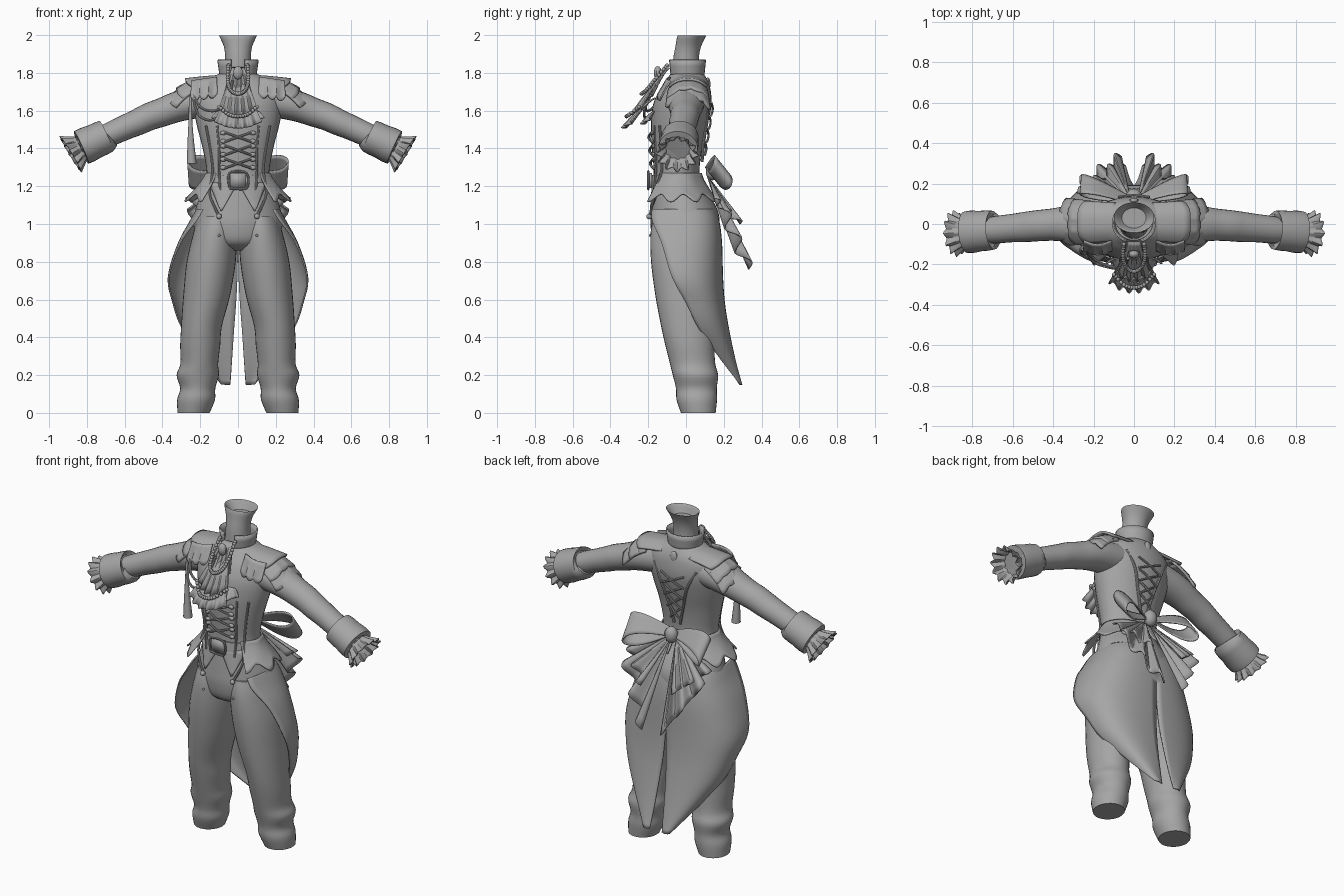
import bpy, bmesh, math
from math import sin, cos, pi
from mathutils import Vector, Matrix

if "Cube" in bpy.data.objects:
    bpy.data.objects.remove(bpy.data.objects["Cube"])

cloth = bpy.data.materials.new("grey_cloth")
cloth.diffuse_color = (0.38, 0.38, 0.38, 1)
cloth.use_nodes = True
cloth.node_tree.nodes["Principled BSDF"].inputs["Base Color"].default_value = cloth.diffuse_color


def interp(rows, t):
    """Catmull-Rom through equal-length tuples, t in 0..1."""
    n = len(rows) - 1
    i = min(int(t * n), n - 1)
    f = t * n - i
    p = [Vector(rows[max(0, min(n, i + k))]) for k in (-1, 0, 1, 2)]
    return 0.5 * (2 * p[1] + (p[2] - p[0]) * f + (2 * p[0] - 5 * p[1] + 4 * p[2] - p[3]) * f * f
                  + (3 * p[1] - p[0] - 3 * p[2] + p[3]) * f ** 3)


def finish(name, bm, mirror=False, thick=0, angle=40):
    bmesh.ops.recalc_face_normals(bm, faces=bm.faces)
    me = bpy.data.meshes.new(name)
    bm.to_mesh(me)
    bm.free()
    me.materials.append(cloth)
    ob = bpy.data.objects.new(name, me)
    bpy.context.collection.objects.link(ob)
    if thick:
        ob.modifiers.new("thickness", 'SOLIDIFY').thickness = thick
    if mirror:
        ob.modifiers.new("mirror", 'MIRROR').use_clip = False
    bpy.context.view_layer.objects.active = ob
    ob.select_set(True)
    bpy.ops.object.shade_smooth_by_angle(angle=math.radians(angle))
    ob.select_set(False)
    return ob


def loft(name, rows, n=32, steps=4, flat=True, mirror=False, caps=True, pleat=0, k=0, thick=0, power=1.0):
    """Rows are x, y, z, sideways radius, depth radius."""
    bm = bmesh.new()
    rings = []
    m = (len(rows) - 1) * steps
    for j in range(m + 1):
        r = interp(rows, j / m)
        c = Vector(r[:3])
        t = Vector((0, 0, 1))
        if not flat:
            t = (Vector(interp(rows, min(1, (j + 1) / m))[:3]) - Vector(interp(rows, max(0, (j - 1) / m))[:3])).normalized()
        u = (Vector((0, 1, 0)) - t * t.y).normalized()
        v = u.cross(t)
        ring = []
        for i in range(n):
            a = 2 * pi * i / n
            w = 1 + pleat * (j / m) * cos(k * a)
            ca, sa = cos(a), sin(a)
            ca, sa = math.copysign(abs(ca) ** power, ca), math.copysign(abs(sa) ** power, sa)
            ring.append(bm.verts.new(c + v * ca * r[3] * w + u * sa * r[4] * w))
        rings.append(ring)
    for a, b in zip(rings, rings[1:]):
        for i in range(n):
            bm.faces.new((a[i], a[(i + 1) % n], b[(i + 1) % n], b[i]))
    if caps:
        bm.faces.new(rings[0])
        bm.faces.new(rings[-1])
    return finish(name, bm, mirror, thick)


def sheet(name, fn, nu, nv, mirror=False, thick=0.008):
    """Grid surface from fn(u, v)."""
    bm = bmesh.new()
    g = [[bm.verts.new(fn(i / nu, j / nv)) for i in range(nu + 1)] for j in range(nv + 1)]
    for j in range(nv):
        for i in range(nu):
            bm.faces.new((g[j][i], g[j][i + 1], g[j + 1][i + 1], g[j + 1][i]))
    return finish(name, bm, mirror, thick)


def cord(name, pts, r=0.007, mirror=False, steps=5):
    loft(name, [(*p, r, r) for p in pts], n=8, steps=steps, flat=False, mirror=mirror)


def beads(name, pts, count, r=0.01, mirror=False, scale=(1, 1, 1)):
    bm = bmesh.new()
    for i in range(count):
        p = interp(pts, i / max(1, count - 1))
        bmesh.ops.create_uvsphere(bm, u_segments=10, v_segments=7, radius=r,
                                  matrix=Matrix.Translation(p) @ Matrix.Diagonal((*scale, 1)))
    finish(name, bm, mirror)


# Neck, with a hollow top
loft("neck", [(0, 0, 1.76, .075, .075), (0, 0, 1.87, .068, .068), (0, .012, 1.94, .075, .068),
              (0, .032, 1.998, .1, .075), (0, .03, 1.95, .06, .05)])
# Trousers
loft("hips", [(0, -.005, .86, .06, .08), (0, -.005, .9, .19, .16), (0, -.005, .99, .235, .183),
              (0, -.01, 1.08, .225, .175), (0, -.04, 1.2, .18, .135), (0, -.05, 1.28, .16, .12)])
loft("trouser_leg", [(.235, .065, 0, .085, .092), (.222, .057, .07, .1, .107), (.213, .055, .13, .093, .108),
                     (.213, .05, .2, .112, .12), (.205, .035, .26, .1, .12), (.2, .02, .36, .106, .13),
                     (.193, .01, .46, .108, .142), (.166, .0, .62, .124, .162), (.142, -.005, .8, .13, .18),
                     (.122, -.005, .95, .115, .183), (.11, -.01, 1.04, .1, .16)], mirror=True)
# Coat body and collar
loft("coat_body", [(0, -.05, 1.22, .168, .125), (0, -.05, 1.3, .168, .122), (0, -.047, 1.42, .192, .135),
                   (0, -.035, 1.53, .22, .15), (0, -.02, 1.63, .235, .155), (0, -.005, 1.71, .225, .135),
                   (0, .005, 1.76, .17, .11), (0, .005, 1.8, .09, .085)])


def collar(u, v):
    a = -pi / 2 + .35 + u * (2 * pi - .7)
    return (cos(a) * (.088 + .014 * v), .005 + sin(a) * (.083 + .01 * v), 1.77 + .1 * v)


sheet("standing_collar", collar, 28, 3)
# Sleeves, cuffs and wrist frills
loft("sleeve", [(.14, 0, 1.66, .09, .1), (.25, 0, 1.64, .085, .098), (.33, 0, 1.618, .08, .09),
                (.4, -.003, 1.592, .076, .08), (.47, -.008, 1.568, .073, .077), (.53, -.014, 1.54, .07, .075),
                (.6, -.02, 1.51, .066, .07), (.7, -.03, 1.465, .062, .066), (.82, -.04, 1.41, .05, .05)],
     n=24, flat=False, mirror=True)
loft("cuff", [(.695, -.03, 1.467, .06, .065), (.696, -.03, 1.466, .088, .096), (.76, -.035, 1.437, .091, .1),
              (.83, -.041, 1.405, .094, .103), (.828, -.041, 1.406, .05, .05)],
     n=28, flat=False, mirror=True, steps=2)
loft("wrist_frill", [(.79, -.038, 1.425, .05, .05), (.84, -.043, 1.397, .072, .075), (.885, -.047, 1.37, .1, .104)],
     n=72, flat=False, mirror=True, caps=False, pleat=.13, k=12, thick=.006)


# Shoulder pads in overlapping tiers
def epaulette(x0, z0, x1, z1, half, drop, wave):
    def fn(u, v):
        s = 2 * u - 1
        e = v * wave * abs(sin(3.5 * pi * u))
        return (x0 + (x1 - x0) * v - .035 * v * s ** 4 + e * .5, .01 + s * half * (.9 + .1 * v),
                z0 + (z1 - z0) * v ** 1.3 - drop * abs(s) ** 2.5 - e)
    return fn


for i, a in enumerate([(.08, 1.79, .28, 1.772, .105, .04, 0), (.2, 1.778, .325, 1.725, .115, .06, .008),
                       (.24, 1.76, .365, 1.68, .12, .06, .012)]):
    sheet("epaulette_tier_%d" % (i + 1), epaulette(*a), 28, 6, mirror=True, thick=.014)


# Front shoulder drape below the pads
def drape(u, v):
    return (.11 + .14 * u, -.085 - .05 * v - .02 * sin(pi * u), 1.78 - .02 * u - v * (.085 + .025 * abs(sin(3 * pi * u))))


sheet("shoulder_drape", drape, 18, 5, mirror=True)


# Jabot tiers
def ruffle(y0, z0, y1, z1, w0, w1):
    def fn(u, v):
        s = 2 * u - 1
        w = w0 + (w1 - w0) * v
        return (s * w, y0 + (y1 - y0) * v + .05 * v * s * s + .012 * v * cos(5 * pi * s),
                z0 + (z1 - z0) * v ** 1.3 + .035 * v * s * s)
    return fn


for i, a in enumerate([(-.165, 1.67, -.335, 1.51, .05, .125), (-.15, 1.75, -.285, 1.58, .045, .1),
                       (-.09, 1.83, -.225, 1.655, .03, .075), (-.17, 1.6, -.235, 1.53, .1, .14)]):
    sheet("jabot_tier_%d" % (i + 1), ruffle(*a), 40, 6)
beads("throat_gem", [(0, -.15, 1.8)] * 2, 1, .03, scale=(.9, .7, 1.2))
beads("pearl_necklace", [(-.05, -.1, 1.84), (-.055, -.16, 1.77), (-.04, -.21, 1.71), (0, -.235, 1.69),
                         (.04, -.21, 1.71), (.055, -.16, 1.77), (.05, -.1, 1.84)], 33, .0105)
beads("pearl_swag", [(-.1, -.25, 1.62), (-.05, -.3, 1.58), (0, -.315, 1.57), (.05, -.3, 1.58), (.1, -.25, 1.62)], 17, .0105)

# Shoulder cords and tassel
cord("shoulder_cord_upper", [(-.24, -.11, 1.7), (-.2, -.17, 1.62), (-.12, -.21, 1.6), (-.05, -.21, 1.66), (-.03, -.17, 1.76)])
cord("shoulder_cord_lower", [(-.24, -.11, 1.68), (-.21, -.18, 1.58), (-.14, -.21, 1.55), (-.06, -.22, 1.6), (-.03, -.18, 1.7)])
loft("tassel", [(-.245, -.13, 1.32, .026, .026), (-.25, -.13, 1.44, .017, .017), (-.252, -.13, 1.55, .01, .01),
                (-.252, -.125, 1.68, .008, .008)], n=12)


# Front fastening: placket edges, lacing, toggles, buckle
def front(x, z):
    return -.172 - .012 * (z - 1.27) / .2 + x * x * 2.2


for i, z in enumerate((1.32, 1.39, 1.46)):
    cord("front_lace_%d" % (i + 1), [(-.07, front(.07, z) - .01, z - .025), (0, front(0, z) - .012, z),
                                    (.07, front(.07, z) - .01, z + .025)], .006)
    cord("front_cross_lace_%d" % (i + 1), [(-.07, front(.07, z) - .01, z + .025), (0, front(0, z) - .016, z),
                                          (.07, front(.07, z) - .01, z - .025)], .006)
    beads("toggle_%d" % (i + 1), [(.078, front(.08, z) - .008, z - .022), (.078, front(.08, z) - .008, z + .022)],
          2, .015, True, (1.2, .7, .8))
cord("placket_edge", [(.11, -.165, 1.52), (.1, -.16, 1.4), (.1, -.16, 1.28), (.095, -.17, 1.18)], .006, True)
cord("coat_front_edge", [(.17, -.14, 1.52), (.145, -.13, 1.38), (.135, -.13, 1.28), (.15, -.165, 1.16), (.105, -.19, 1.05)], .007, True)
loft("belt", [(0, -.05, 1.205, .178, .136), (0, -.05, 1.26, .172, .13)], steps=2, n=40)
sheet("buckle", lambda u, v: (-.042 + .084 * u, -.193, 1.19 + .08 * v), 1, 1, thick=.012)
cord("buckle_frame", [(-.045, -.2, 1.19), (-.045, -.2, 1.27), (.045, -.2, 1.27), (.045, -.2, 1.19), (-.045, -.2, 1.19)], .006)


def vest_point(u, v):
    return (.155 * u + v * (.09 - .155 * u) * .95, -.18 + .05 * u * u * (1 - v) - .012 * v, 1.22 - .15 * v)


sheet("vest_point", vest_point, 8, 6, mirror=True)
beads("button", [(.1, -.195, 1.04)] * 2, 1, .015, True)
beads("small_button", [(.1, -.19, .94)] * 2, 1, .007, True)


# Flared peplum
def peplum(u, v):
    a = -pi / 2 + .75 + u * (pi - .85)
    w = .016 * v * cos(7 * pi * u)
    f = v ** 1.3
    return (cos(a) * (.172 + .1 * f + w), -.045 + sin(a) * (.13 + .075 * f + w),
            1.27 - .13 * v - .02 * v * cos(7 * pi * u))


sheet("peplum", peplum, 56, 8, mirror=True)

# Tail coat skirt: front edge xyz, bulge x, back edge x and y
TAIL = [(.19, -.18, 1.08, .30, .0, .15), (.225, -.18, 1.02, .34, .0, .175), (.31, -.13, .9, .37, .0, .19),
        (.37, -.075, .72, .4, .003, .195), (.345, .0, .58, .37, .01, .205), (.3, .065, .45, .31, .02, .225),
        (.2, .17, .3, .2, .03, .255), (.09, .285, .15, .07, .04, .29)]


def tail(u, v):
    x, y, z, bx, ix, iy = interp(TAIL, v)
    a, b, c = (1 - u) ** 2, 2 * u * (1 - u), u * u
    return (a * x + b * bx + c * ix, a * y + b * (iy + .02) + c * iy, z)


sheet("coat_tail", tail, 20, 32, mirror=True)


# Back bow: loops, knot and cascading ends
def bow_loop(u, v):
    s = sin(pi * u)
    w = (v - .5) * (.05 + .11 * s)
    o = sin(2 * pi * u) * .042
    return (.015 + .25 * s - .05 * w, .12 + .075 * s + .6 * w + .35 * o, 1.285 - .015 * s - .75 * w + o)


sheet("bow_loop", bow_loop, 28, 6, mirror=True)
beads("bow_knot", [(0, .14, 1.28)] * 2, 1, .045, scale=(.9, .8, 1.1))


def cascade(x0, y0, z0, x1, y1, z1, amp):
    def fn(u, v):
        e = (x0 + (x1 - x0) * u, y0 + (y1 - y0) * u, z0 + (z1 - z0) * u)
        p = Vector((.015 + .03 * u, .12, 1.25)).lerp(Vector(e), v)
        w = amp * v * sin(5 * pi * u)
        return p + Vector((.5 * w, w, .3 * w))
    return fn


sheet("bow_end_long", cascade(.06, .335, .76, .27, .2, 1.08, .03), 30, 10, mirror=True)
sheet("bow_end_short", cascade(.1, .29, 1.0, .28, .15, 1.14, .022), 24, 8, mirror=True)

# Back lacing, neckline trim and brooch
for i, z in enumerate((1.4, 1.47, 1.54, 1.61)):
    y, w = .1 + (z - 1.4) * .16, .035 + (z - 1.4) * .2
    for s, n in ((1, "a"), (-1, "b")):
        cord("back_lace_%d%s" % (i + 1, n), [(-w * s, y, z - .035), (0, y + .008, z), (w * s, y, z + .035)], .006)
cord("back_edge", [(.02, .085, 1.33), (.05, .096, 1.45), (.09, .115, 1.58), (.14, .1, 1.68)], .008, True)
beads("back_brooch", [(0, .115, 1.74)] * 2, 1, .03, scale=(.8, .5, 1.2))
